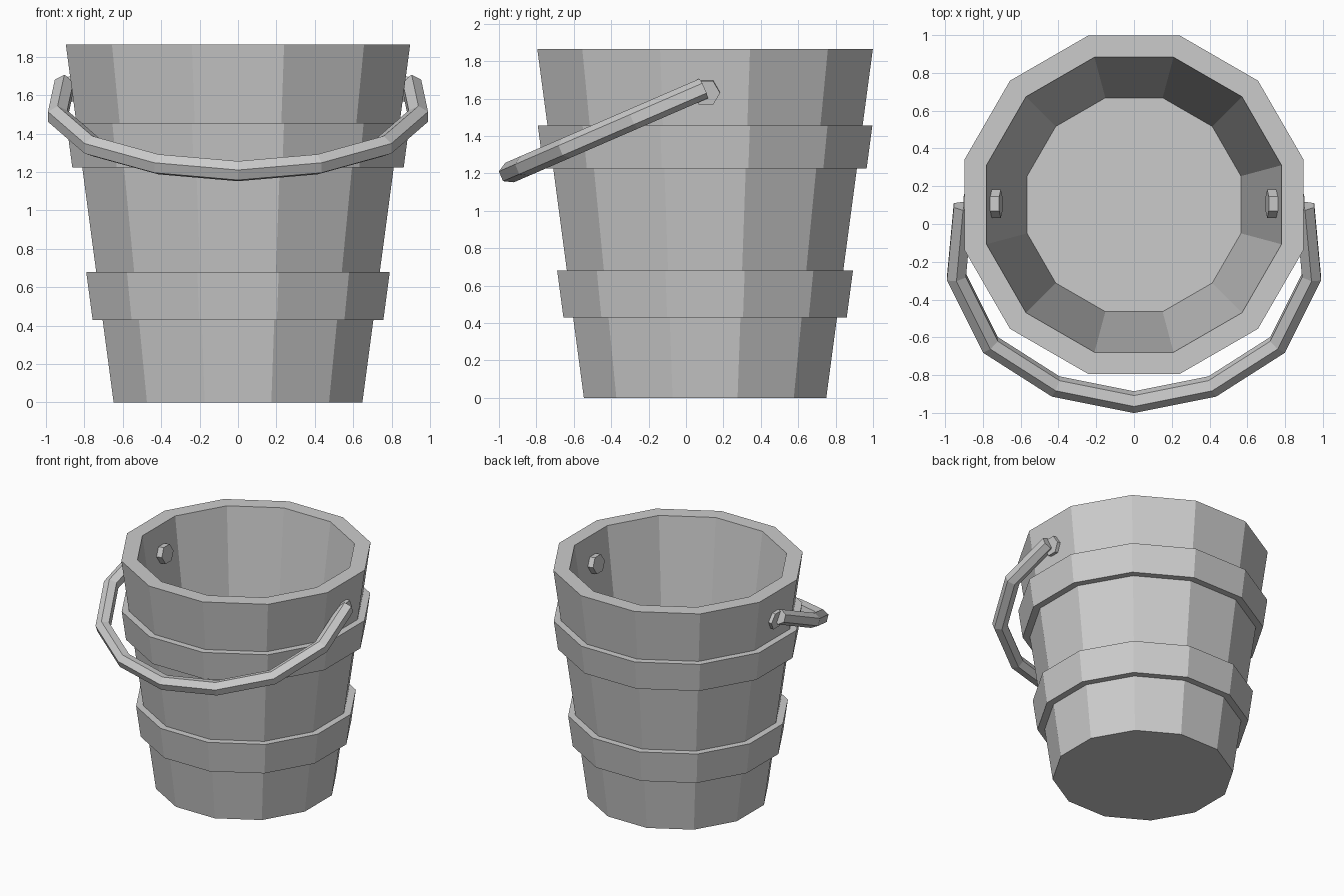
import bpy, math
from mathutils import Vector

if "Cube" in bpy.data.objects:
    bpy.data.objects.remove(bpy.data.objects["Cube"])

SIDES = 12
CENTRE_Y = 0.102
HEIGHT = 1.865


def make_object(name, verts, faces):
    mesh = bpy.data.meshes.new(name)
    mesh.from_pydata([tuple(v) for v in verts], [], faces)
    mesh.update()
    obj = bpy.data.objects.new(name, mesh)
    bpy.context.collection.objects.link(obj)
    return obj


def bridge(name, rings, closed=False):
    """Skin a list of equal rings, either capped at the ends or closed into a loop."""
    n, m = len(rings[0]), len(rings)
    verts = [v for ring in rings for v in ring]
    faces = []
    for i in range(m if closed else m - 1):
        a, b = i * n, ((i + 1) % m) * n
        for k in range(n):
            j = (k + 1) % n
            faces.append((a + k, a + j, b + j, b + k))
    if not closed:
        faces.append(tuple(reversed(range(n))))
        faces.append(tuple(range((m - 1) * n, m * n)))
    return make_object(name, verts, faces)


def stave_ring(apothem, z):
    """Twelve-sided ring with a flat side facing each axis."""
    r = apothem / math.cos(math.pi / SIDES)
    return [Vector((r * math.cos(a), CENTRE_Y + r * math.sin(a), z))
            for a in (2 * math.pi * (k + 0.5) / SIDES for k in range(SIDES))]


def wall(z):
    return 0.648 + 0.249 * z / HEIGHT


# Bucket body: outside wall, rim, inside wall, floor
bridge("bucket_body", [stave_ring(0.648, 0), stave_ring(0.897, HEIGHT),
                       stave_ring(0.781, HEIGHT), stave_ring(0.566, 0.22)])

# Two hoops around the staves
for name, z0, z1 in (("lower_hoop", 0.43, 0.68), ("upper_hoop", 1.225, 1.455)):
    bridge(name, [stave_ring(wall(z0) - 0.03, z0), stave_ring(wall(z0) + 0.052, z0),
                  stave_ring(wall(z1) + 0.052, z1), stave_ring(wall(z1) - 0.03, z1)],
           closed=True)

# Handle: hexagonal bar swept along a tilted half hoop
half = [(0.905, 0.095), (0.94, -0.28), (0.76, -0.64), (0.415, -0.86)]
path_xy = half + [(0, -0.943)] + [(-x, y) for x, y in reversed(half)]
slope = 0.433
path = [Vector((x, y, 1.613 + slope * y)) for x, y in path_xy]
normal = Vector((0, -slope, 1)).normalized()
rings = []
for i, p in enumerate(path):
    before = (p - path[max(i - 1, 0)]).normalized()
    after = (path[min(i + 1, len(path) - 1)] - p).normalized()
    tangent = (before + after).normalized()
    mitre = 1 / tangent.dot(after if after.length > 0 else before)
    side = normal.cross(tangent) * mitre
    rings.append([p + 0.057 * (math.cos(a) * normal + math.sin(a) * side)
                  for a in (math.pi * k / 3 for k in range(6))])
bridge("handle", rings)

# Hexagonal pins through the wall, square to its slope
for name, s in (("right_pin", 1), ("left_pin", -1)):
    inner = Vector((s * 0.705, CENTRE_Y + 0.005, 1.655))
    axis = Vector((s, 0, -0.1335)).normalized()
    across = Vector((0, 1, 0))
    up = axis.cross(across) * s
    pin = [[c + 0.075 * (math.cos(a) * across + math.sin(a) * up)
            for a in (s * math.pi * k / 3 for k in range(6))]
           for c in (inner, inner + axis * 0.19)]
    bridge(name, pin)

# Make all face directions consistent
import bmesh
for obj in bpy.context.collection.objects:
    bm = bmesh.new()
    bm.from_mesh(obj.data)
    bmesh.ops.recalc_face_normals(bm, faces=bm.faces)
    bm.to_mesh(obj.data)
    bm.free()
